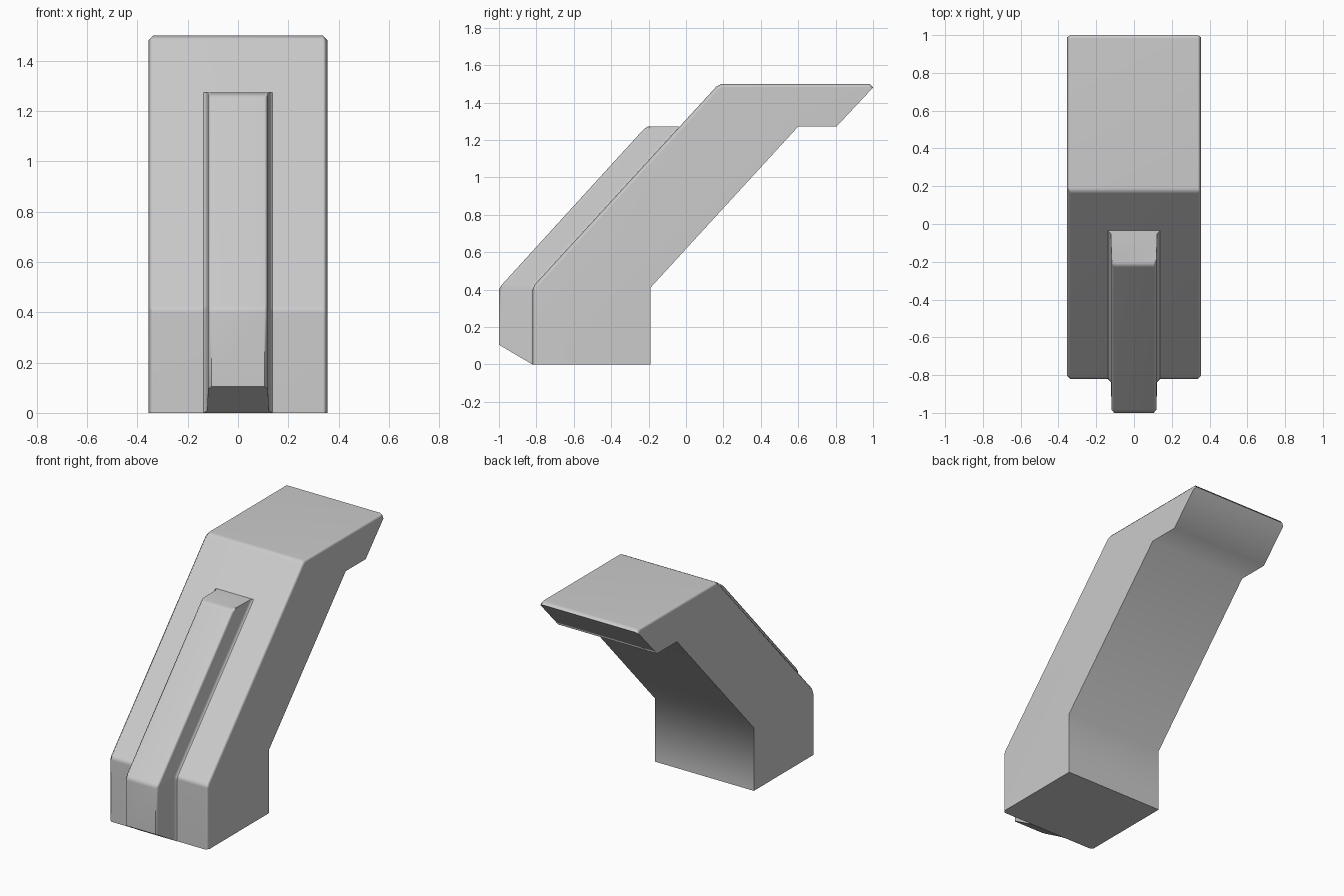
import bpy, bmesh, math

if "Cube" in bpy.data.objects:
    bpy.data.objects.remove(bpy.data.objects["Cube"])


def finish(name, bm, angle=50):
    bmesh.ops.recalc_face_normals(bm, faces=bm.faces)
    mesh = bpy.data.meshes.new(name)
    bm.to_mesh(mesh)
    bm.free()
    obj = bpy.data.objects.new(name, mesh)
    bpy.context.collection.objects.link(obj)
    bpy.ops.object.select_all(action='DESELECT')
    obj.select_set(True)
    bpy.context.view_layer.objects.active = obj
    bpy.ops.object.shade_smooth_by_angle(angle=math.radians(angle))
    wn = obj.modifiers.new("soft_normals", 'WEIGHTED_NORMAL')
    wn.keep_sharp = True
    return obj


# Bent body: side profile (y, z), the first OUTER points form the outer face
PROFILE = [(-0.82, 0), (-0.82, 0.40), (-0.81, 0.425), (0.162, 1.485),
           (0.19, 1.5), (0.982, 1.5), (1.0, 1.48),
           (0.805, 1.272), (0.60, 1.272), (-0.19, 0.41), (-0.19, 0)]
OUTER = 7
HALF = 0.355

bm = bmesh.new()
left, right = [[bm.verts.new((x, y, z)) for y, z in PROFILE] for x in (-HALF, HALF)]
bm.faces.new(left)
bm.faces.new(right[::-1])
n = len(PROFILE)
for i in range(n):
    j = (i + 1) % n
    bm.faces.new((left[i], right[i], right[j], left[j]))
# Soften the long outer side edges
rim = [bm.edges.get((s[i], s[i + 1])) for s in (left, right) for i in range(OUTER - 1)]
bmesh.ops.bevel(bm, geom=rim, offset=0.018, offset_type='OFFSET', segments=1,
                affect='EDGES', clamp_overlap=False)
finish("bent_body", bm)

# Raised rib: a cross-section (x, height fraction) lofted from body surface to crest
half = [(0.137, 0.0), (0.122, 0.09), (0.119, 0.9), (0.105, 1.0)]
SECTION = [(-x, t) for x, t in half] + [(x, t) for x, t in reversed(half)]
PATH = [((-0.822, 0.0), (-1.0, 0.105)), ((-0.82, 0.40), (-1.0, 0.40)),
        ((-0.81, 0.425), (-0.985, 0.425)), ((-0.052, 1.252), (-0.228, 1.255)),
        ((-0.035, 1.272), (-0.205, 1.272))]

bm = bmesh.new()
rings = [[bm.verts.new((x, b[0] + (o[0] - b[0]) * t, b[1] + (o[1] - b[1]) * t))
          for x, t in SECTION] for b, o in PATH]
m = len(SECTION)
for a, b in zip(rings, rings[1:]):
    for i in range(m):
        j = (i + 1) % m
        bm.faces.new((a[i], a[j], b[j], b[i]))
bm.faces.new(rings[0])
bm.faces.new(rings[-1])
finish("front_rib", bm)
